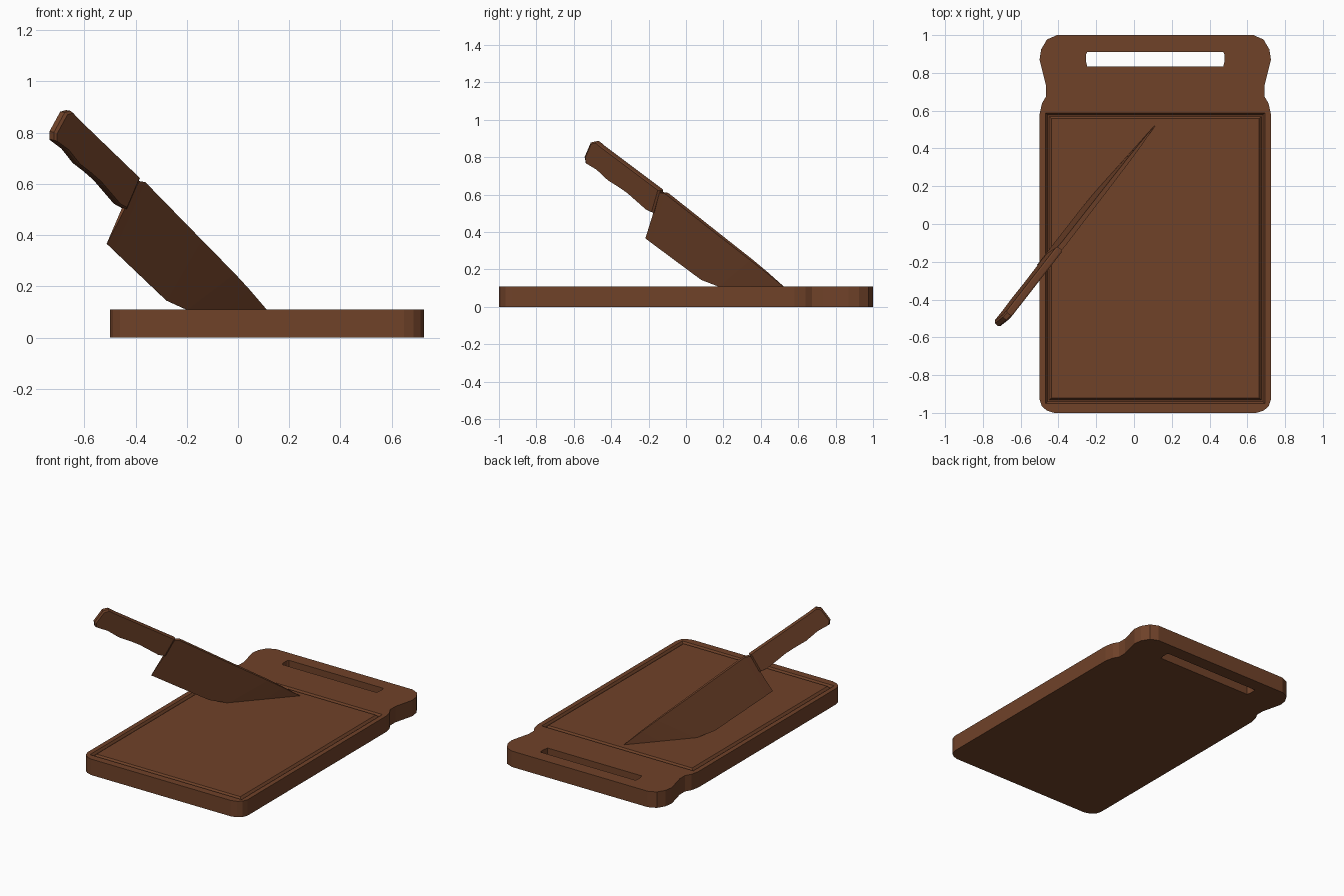
import bpy, bmesh
from mathutils import Vector

cube = bpy.data.objects.get("Cube")
if cube:
    bpy.data.objects.remove(cube, do_unlink=True)

brown = bpy.data.materials.new("walnut_brown")
brown.use_nodes = True
colour = (0.16, 0.054, 0.022, 1)
brown.diffuse_color = colour
brown.node_tree.nodes["Principled BSDF"].inputs["Base Color"].default_value = colour

CX = 0.1125   # board centre line
TOP = 0.11    # board top


def finish(name, bm):
    bmesh.ops.recalc_face_normals(bm, faces=bm.faces)
    mesh = bpy.data.meshes.new(name)
    bm.to_mesh(mesh)
    bm.free()
    mesh.materials.append(brown)
    ob = bpy.data.objects.new(name, mesh)
    bpy.context.collection.objects.link(ob)
    return ob


def loft(name, rings, closed=False):
    """Join rings of points; cap the ends, or join last to first if closed."""
    bm = bmesh.new()
    loops = [[bm.verts.new(p) for p in ring] for ring in rings]
    n = len(loops[0])
    pairs = list(zip(loops, loops[1:]))
    if closed:
        pairs.append((loops[-1], loops[0]))
    else:
        bm.faces.new(loops[0])
        bm.faces.new(loops[-1])
    for a, b in pairs:
        for i in range(n):
            j = (i + 1) % n
            bm.faces.new((a[i], a[j], b[j], b[i]))
    return finish(name, bm)


def prism(name, outline, z0, z1):
    return loft(name, [[(x, y, z) for x, y in outline] for z in (z0, z1)])


def mirrored(half):
    return [(CX + x, y) for x, y in half] + [(CX - x, y) for x, y in reversed(half)]


def carve(target, cutter):
    mod = target.modifiers.new("carve", "BOOLEAN")
    mod.operation = "DIFFERENCE"
    mod.solver = "EXACT"
    mod.object = cutter
    bpy.context.view_layer.objects.active = target
    bpy.ops.object.modifier_apply(modifier=mod.name)
    bpy.data.objects.remove(cutter, do_unlink=True)


# Cutting board with a waisted grip end
board = prism("cutting_board", mirrored([
    (0.52, 1.0), (0.573, 0.977), (0.604, 0.925), (0.6125, 0.87), (0.578, 0.733),
    (0.578, 0.675), (0.6, 0.638), (0.6125, 0.58), (0.6125, -0.93),
    (0.6, -0.966), (0.573, -0.988), (0.535, -1.0)]), 0, TOP)

# Grip slot
carve(board, prism("slot_cutter", mirrored([
    (0.36, 0.91), (0.367, 0.897), (0.367, 0.862), (0.36, 0.835)]), -0.1, 0.3))


# Juice groove with sloping walls
def groove_ring(inset, z):
    w, y0, y1 = 0.58 - inset, -0.95 + inset, 0.588 - inset
    return [(CX - w, y0, z), (CX + w, y0, z), (CX + w, y1, z), (CX - w, y1, z)]


carve(board, loft("groove_cutter", [
    groove_ring(0, TOP + 0.02), groove_ring(0, TOP), groove_ring(0.01, TOP - 0.015),
    groove_ring(0.018, TOP - 0.015), groove_ring(0.03, TOP),
    groove_ring(0.03, TOP + 0.02)], closed=True))

# The knife lies in a leaning plane through its tip
TIP = Vector((0.11, 0.52, 0.11))
NORMAL = Vector((-0.738, 0.664, 0.119)).normalized()


def on_plane(x, z, offset=0):
    y = TIP.y + 1.11 * (x - TIP.x) - 0.18 * (z - TIP.z)
    return Vector((x, y, z)) + NORMAL * offset


# Blade: wedge sections from spine to cutting edge, heel to tip
sections = [
    ((-0.396, 0.612), (-0.512, 0.366), 0.014),
    ((-0.372, 0.608), (-0.485, 0.34), 0.014),
    ((-0.15, 0.382), (-0.279, 0.144), 0.012),
    ((-0.02, 0.251), (-0.2, 0.108), 0.01),
    ((0.04, 0.188), (-0.05, 0.105), 0.007),
    ((0.11, 0.11), (0.1, 0.105), 0.002)]
loft("knife_blade", [
    [on_plane(*s, t), on_plane(*s, -t), on_plane(*e, -0.001), on_plane(*e, 0.001)]
    for s, e, t in sections])

# Handle: contoured grip with softened rim
grip = [(-0.392, 0.623), (-0.64, 0.862), (-0.662, 0.886), (-0.685, 0.88),
        (-0.727, 0.803), (-0.727, 0.772), (-0.68, 0.737), (-0.633, 0.678),
        (-0.59, 0.645), (-0.548, 0.608), (-0.47, 0.517), (-0.443, 0.503)]
mid = (-0.56, 0.69)


def grip_ring(scale, offset):
    return [on_plane(mid[0] + (x - mid[0]) * scale, mid[1] + (z - mid[1]) * scale, offset)
            for x, z in grip]


loft("knife_handle", [grip_ring(0.96, -0.02), grip_ring(1, -0.012),
                      grip_ring(1, 0.012), grip_ring(0.96, 0.02)])
